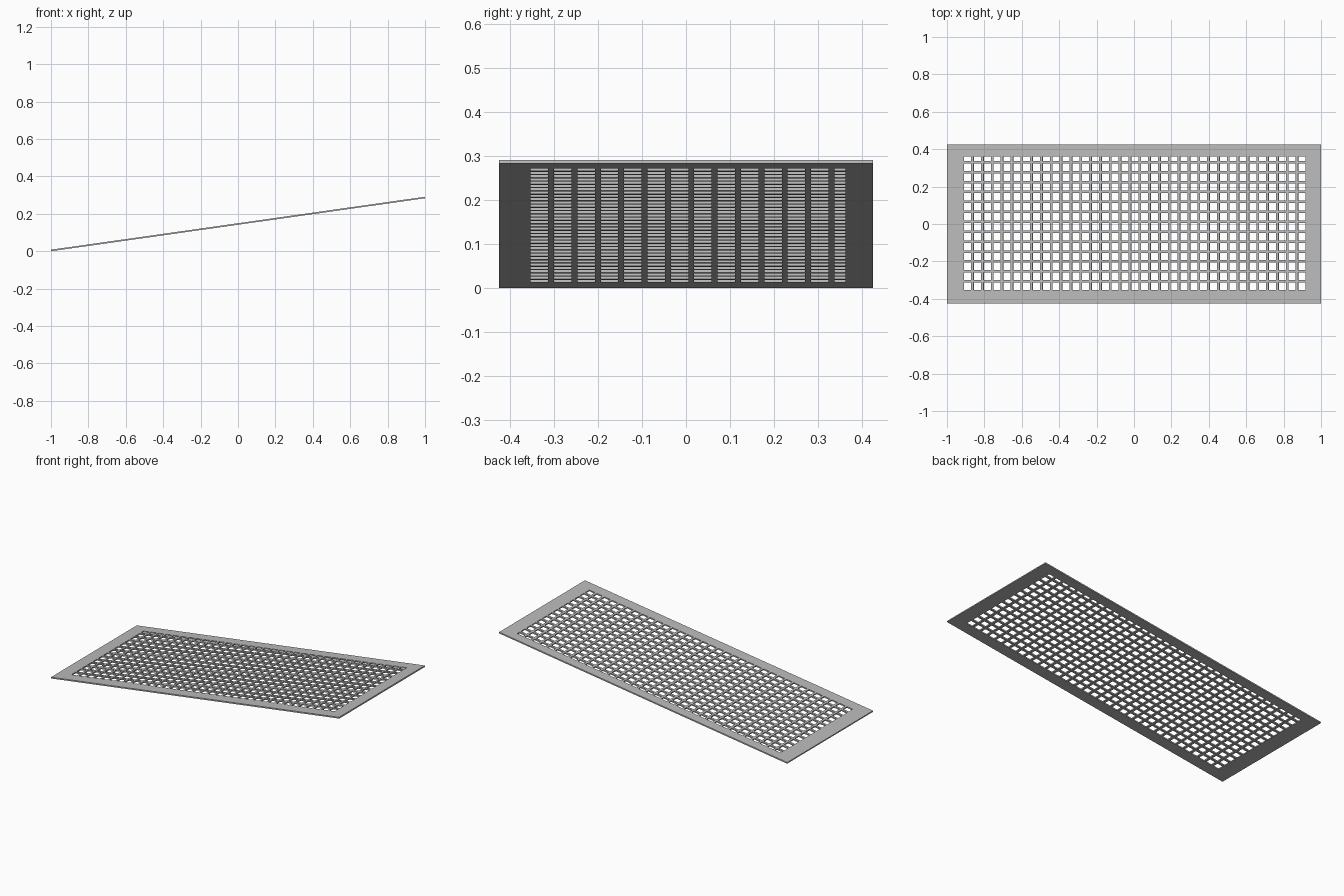
import bpy
import bmesh
import math
from mathutils import Matrix

cube = bpy.data.objects.get("Cube")
if cube:
    bpy.data.objects.remove(cube, do_unlink=True)

# Panel dimensions
TILT = math.radians(8.06)
LENGTH, WIDTH, THICK = 2.0185, 0.85, 0.0082
PITCH, HOLE = 0.0531, 0.0397
COLUMNS, ROWS = 35, 14
FIRST_X, FIRST_Y, LAST_Y = -0.918, -0.353, 0.362


def cuts(half, first, count, last):
    """Edges across the panel; odd-numbered intervals are openings."""
    edges = [-half]
    for i in range(count):
        start = first + i * PITCH
        edges += [start, min(start + HOLE, last)]
    return edges + [half]


def make_material(name, value):
    mat = bpy.data.materials.new(name)
    mat.use_nodes = True
    colour = (value, value, value, 1)
    mat.diffuse_color = colour
    bsdf = next(n for n in mat.node_tree.nodes if n.type == 'BSDF_PRINCIPLED')
    bsdf.inputs["Base Color"].default_value = colour
    return mat


# Flat perforated sheet: frame and bars, skipping the openings
xs = cuts(LENGTH / 2, FIRST_X, COLUMNS, LENGTH)
ys = cuts(WIDTH / 2, FIRST_Y, ROWS, LAST_Y)
bm = bmesh.new()
grid = [[bm.verts.new((x, y, -THICK / 2)) for y in ys] for x in xs]
for i in range(len(xs) - 1):
    for j in range(len(ys) - 1):
        if i % 2 and j % 2:
            continue
        bm.faces.new((grid[i][j], grid[i + 1][j],
                      grid[i + 1][j + 1], grid[i][j + 1]))

# Give the sheet its thickness
top = bmesh.ops.extrude_face_region(bm, geom=bm.faces[:])
bmesh.ops.translate(bm, vec=(0, 0, THICK),
                    verts=[g for g in top["geom"]
                           if isinstance(g, bmesh.types.BMVert)])
bmesh.ops.recalc_face_normals(bm, faces=bm.faces[:])

# Slope the panel up towards +x and rest its low edge on the ground
bm.transform(Matrix.Rotation(-TILT, 4, 'Y'))
low = min(v.co.z for v in bm.verts)
bmesh.ops.translate(bm, vec=(0, 0, -low), verts=bm.verts[:])

mesh = bpy.data.meshes.new("grate_panel")
bm.to_mesh(mesh)
bm.free()
mesh.materials.append(make_material("plain grey", 0.5))
panel = bpy.data.objects.new("grate_panel", mesh)
bpy.context.collection.objects.link(panel)
